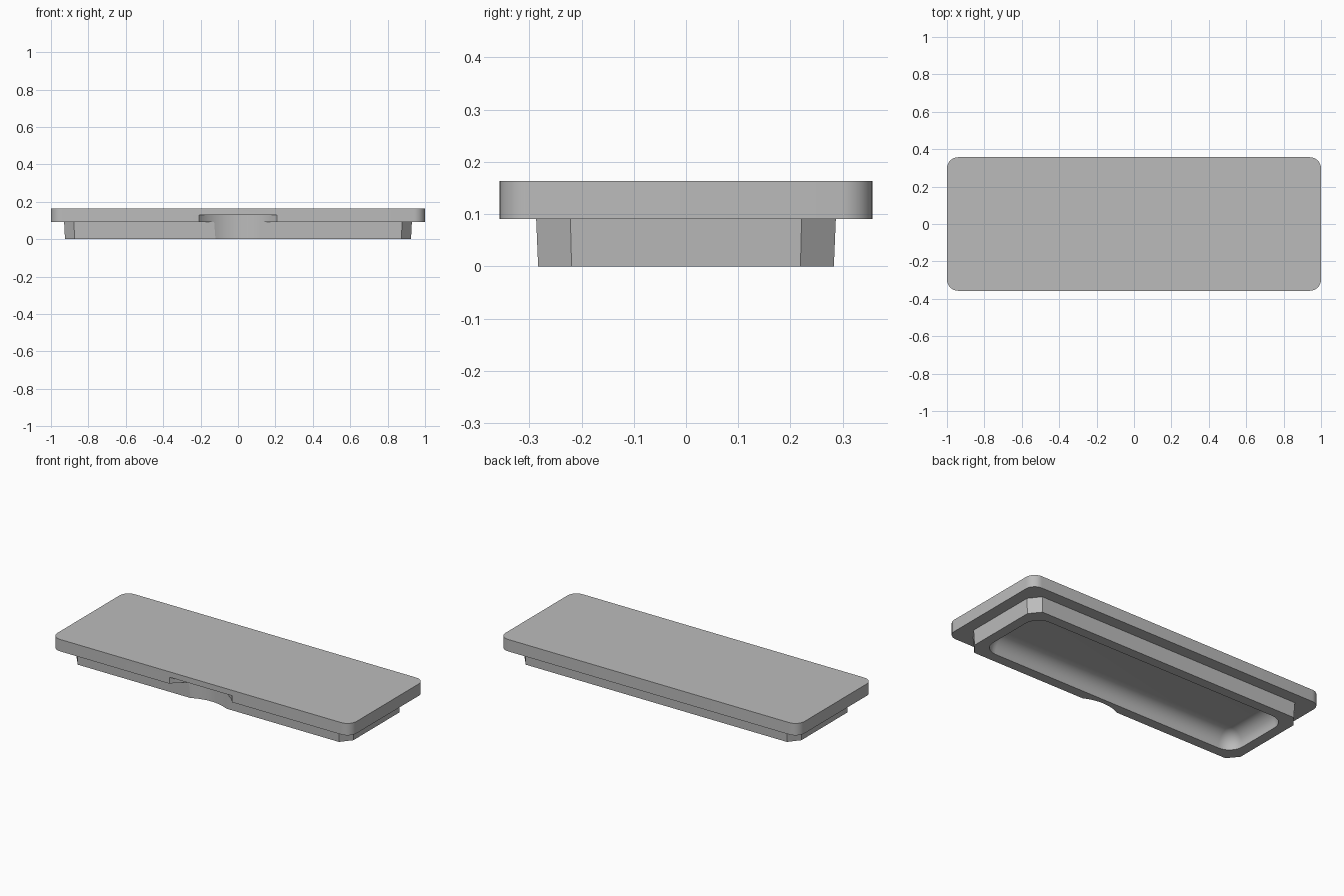
import bpy
import bmesh
from math import cos, sin, pi, radians

default = bpy.data.objects.get("Cube")
if default:
    bpy.data.objects.remove(default, do_unlink=True)

grey = bpy.data.materials.new("plain grey")
grey.use_nodes = True
GREY = (0.5, 0.5, 0.5, 1)
grey.diffuse_color = GREY
grey.node_tree.nodes["Principled BSDF"].inputs["Base Color"].default_value = GREY


def rounded(hx, hy, r, z, steps=8):
    """Rounded rectangle outline."""
    pts = []
    for i, (sx, sy) in enumerate([(1, 1), (-1, 1), (-1, -1), (1, -1)]):
        for k in range(steps + 1):
            a = (i + k / steps) * pi / 2
            pts.append((sx * (hx - r) + r * cos(a), sy * (hy - r) + r * sin(a), z))
    return pts


def chamfered(hx, hy, cx, cy, z):
    """Rectangle outline with cut corners."""
    return [(hx, hy - cy, z), (hx - cx, hy, z), (cx - hx, hy, z), (-hx, hy - cy, z),
            (-hx, cy - hy, z), (cx - hx, -hy, z), (hx - cx, -hy, z), (hx, cy - hy, z)]


def loft(name, rings):
    """Closed solid through a stack of matching outlines, bottom to top."""
    bm = bmesh.new()
    loops = [[bm.verts.new(p) for p in ring] for ring in rings]
    n = len(loops[0])
    for low, high in zip(loops, loops[1:]):
        for i in range(n):
            j = (i + 1) % n
            bm.faces.new((low[i], low[j], high[j], high[i]))
    bm.faces.new(loops[0][::-1])
    bm.faces.new(loops[-1])
    bmesh.ops.recalc_face_normals(bm, faces=bm.faces)
    mesh = bpy.data.meshes.new(name)
    bm.to_mesh(mesh)
    bm.free()
    mesh.materials.append(grey)
    ob = bpy.data.objects.new(name, mesh)
    bpy.context.collection.objects.link(ob)
    return ob


def combine(target, other, operation):
    """Apply a boolean and discard the second solid."""
    mod = target.modifiers.new(operation.lower(), "BOOLEAN")
    mod.operation = operation
    mod.solver = "EXACT"
    mod.object = other
    bpy.ops.object.select_all(action="DESELECT")
    bpy.context.view_layer.objects.active = target
    target.select_set(True)
    bpy.ops.object.modifier_apply(modifier=mod.name)
    bpy.data.objects.remove(other, do_unlink=True)


# Flat top plate with rounded corners
lid = loft("lid", [rounded(1, 0.357, 0.06, z) for z in (0.091, 0.163)])

# Slightly tapered plug beneath it, with cut corners
plug = loft("plug", [chamfered(0.925, 0.283, 0.052, 0.064, 0),
                     chamfered(0.931, 0.288, 0.052, 0.066, 0.12)])
combine(lid, plug, "UNION")

# Coved hollow in the underside
R = 0.085
rings = [rounded(0.865, 0.223, 0.09, -0.03)]
for k in range(13):
    a = k / 12 * pi / 2
    inset = R * (1 - cos(a))
    rings.append(rounded(0.865 - inset, 0.223 - inset, 0.09 - inset, 0.01 + R * sin(a)))
combine(lid, loft("hollow_cutter", rings), "DIFFERENCE")

# Curved finger notch at the front
N = 96
arc = [(0.265 * cos(2 * pi * i / N), -0.519 + 0.265 * sin(2 * pi * i / N)) for i in range(N)]
combine(lid, loft("notch_cutter", [[(x, y, z) for x, y in arc] for z in (-0.05, 0.13)]),
        "DIFFERENCE")

bpy.context.view_layer.objects.active = lid
lid.select_set(True)
bpy.ops.object.shade_smooth_by_angle(angle=radians(25))
